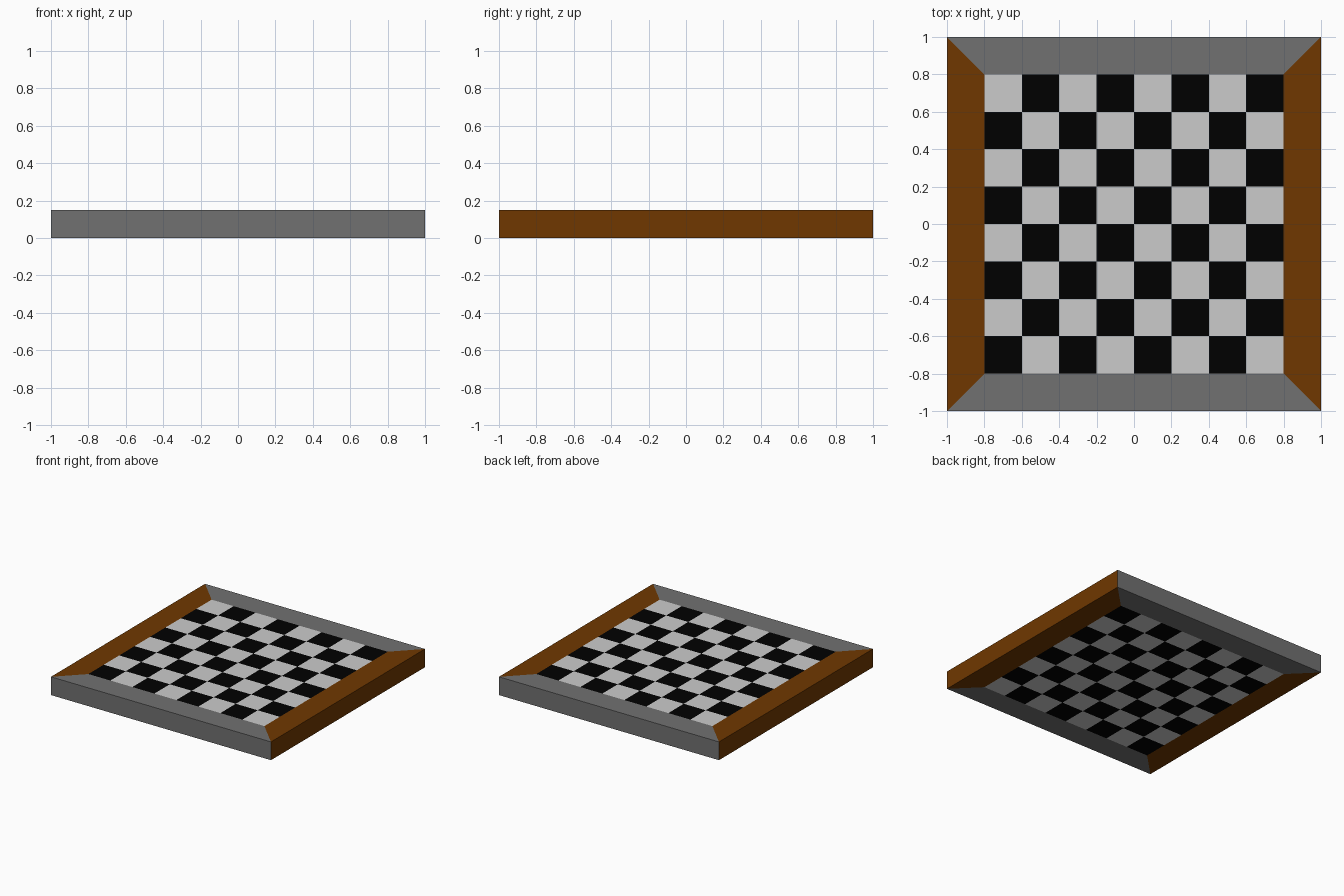
import bpy
import bmesh
import math

if "Cube" in bpy.data.objects:
    bpy.data.objects.remove(bpy.data.objects["Cube"])

HEIGHT, OUTER, INNER, CELLS = 0.15, 1.0, 0.8, 8


def material(name, r, g, b):
    mat = bpy.data.materials.new(name)
    mat.diffuse_color = (r, g, b, 1)
    mat.use_nodes = True
    mat.node_tree.nodes["Principled BSDF"].inputs["Base Color"].default_value = mat.diffuse_color
    return mat


light = material("light_square", 0.7, 0.7, 0.7)
dark = material("dark_square", 0.0, 0.0, 0.0)
wood = material("brown_rail", 0.16, 0.039, 0.0)
grey = material("grey_rail", 0.165, 0.165, 0.165)


def extruded_object(name, bm, mats):
    """Raise a flat sheet into a closed slab and link it to the scene."""
    geom = bmesh.ops.extrude_face_region(bm, geom=bm.faces[:], use_keep_orig=True)["geom"]
    verts = [v for v in geom if isinstance(v, bmesh.types.BMVert)]
    bmesh.ops.translate(bm, verts=verts, vec=(0, 0, HEIGHT))
    bmesh.ops.recalc_face_normals(bm, faces=bm.faces[:])
    mesh = bpy.data.meshes.new(name)
    bm.to_mesh(mesh)
    bm.free()
    for mat in mats:
        mesh.materials.append(mat)
    obj = bpy.data.objects.new(name, mesh)
    bpy.context.collection.objects.link(obj)
    return obj


# Chequered playing field, pattern running right through the slab
bm = bmesh.new()
bmesh.ops.create_grid(bm, x_segments=CELLS, y_segments=CELLS, size=INNER)
cell = 2 * INNER / CELLS
for f in bm.faces:
    c = f.calc_center_median()
    column = math.floor((c.x + INNER) / cell)
    row = math.floor((c.y + INNER) / cell)
    f.material_index = (column + row + 1) % 2
extruded_object("playing_field", bm, [light, dark])

# Four mitred rails around the field
rails = [("front_rail", grey), ("right_rail", wood), ("back_rail", grey), ("left_rail", wood)]
for i, (name, mat) in enumerate(rails):
    bm = bmesh.new()
    profile = [(-OUTER, -OUTER), (OUTER, -OUTER), (INNER, -INNER), (-INNER, -INNER)]
    bm.faces.new([bm.verts.new((x, y, 0)) for x, y in profile])
    rail = extruded_object(name, bm, [mat])
    rail.rotation_euler.z = i * math.pi / 2
